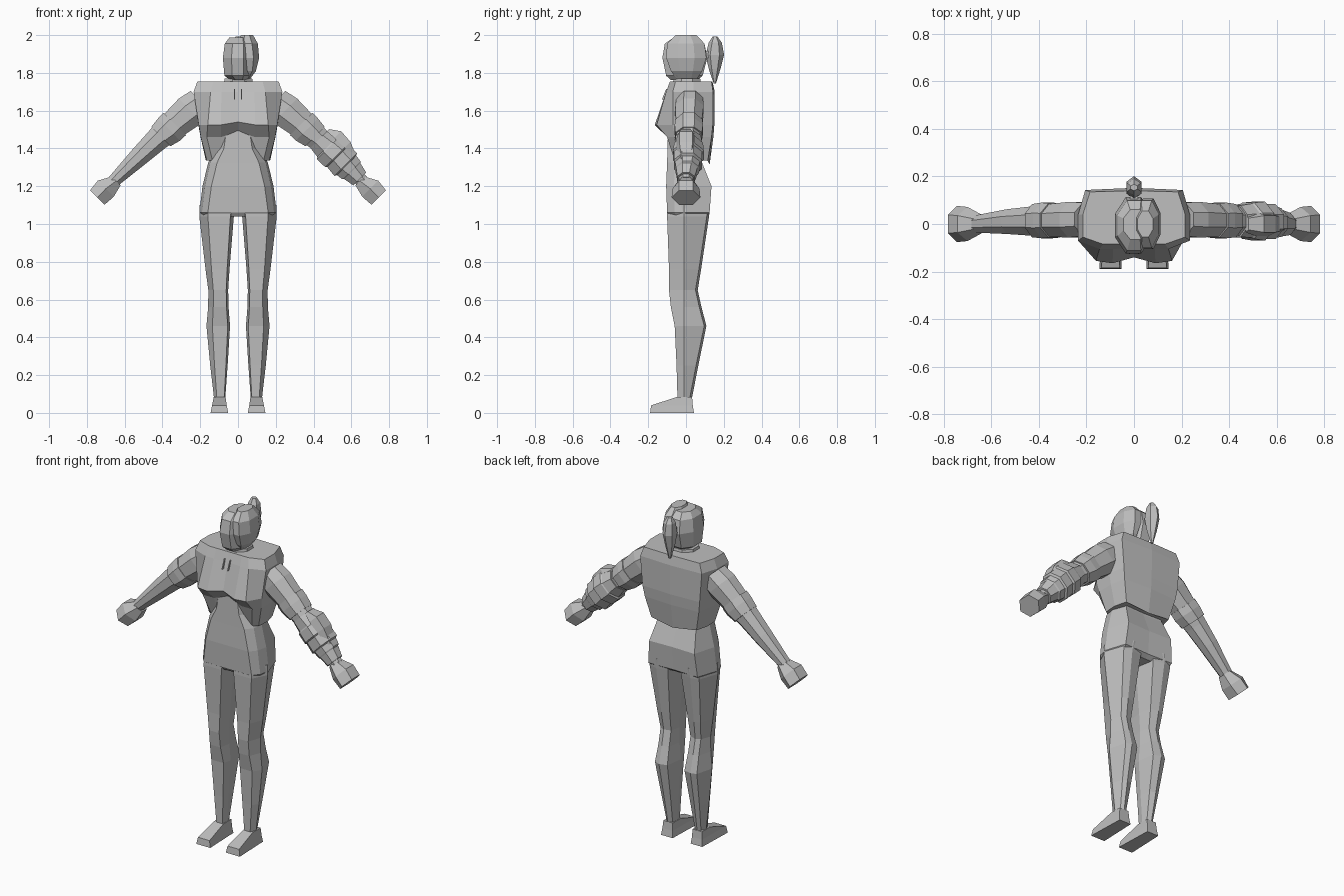
import bpy, bmesh, math
from mathutils import Vector

grey = bpy.data.materials.new("plain_grey")
grey.diffuse_color = (0.52, 0.52, 0.52, 1)


def loft(name, rings):
    """Skin a list of equal-length point rings and cap both ends."""
    bm = bmesh.new()
    vs = [[bm.verts.new(p) for p in r] for r in rings]
    n = len(rings[0])
    for a, b in zip(vs, vs[1:]):
        for i in range(n):
            j = (i + 1) % n
            bm.faces.new((a[i], a[j], b[j], b[i]))
    bm.faces.new(vs[0])
    bm.faces.new(vs[-1])
    bmesh.ops.recalc_face_normals(bm, faces=bm.faces)
    me = bpy.data.meshes.new(name)
    bm.to_mesh(me)
    bm.free()
    me.materials.append(grey)
    ob = bpy.data.objects.new(name, me)
    bpy.context.collection.objects.link(ob)
    return ob


def mirror_ring(half, z):
    """Half outline from front centre to back centre, mirrored in x; points are (x, y[, dz])."""
    pts = [(p[0], p[1], z + (p[2] if len(p) > 2 else 0)) for p in half]
    return pts + [(-x, y, h) for x, y, h in reversed(pts[1:-1])]


def oval(x0, x1, y0, y1, z, n=8, turn=0.5):
    """Ring of n points that fills the given box at height z."""
    k = 1 / math.cos(math.pi / n) if turn else 1
    return [((x0 + x1) / 2 + (x1 - x0) / 2 * k * math.cos(2 * math.pi * (i + turn) / n),
             (y0 + y1) / 2 + (y1 - y0) / 2 * k * math.sin(2 * math.pi * (i + turn) / n), z)
            for i in range(n)]


def arm_rings(side, sections, n=8):
    """Rings square to the 45 degree arm line; sections are (x, z, half height, half depth, y)."""
    out = []
    k = 1 / math.cos(math.pi / n)
    for x, z, ru, ry, y in sections:
        ring = []
        for i in range(n):
            a = 2 * math.pi * (i + 0.5) / n
            u = ru * k * math.cos(a) * 0.707
            ring.append((side * (x + u), y + ry * k * math.sin(a), z + u))
        out.append(ring)
    return out


# Jacket: shoulders, bust overhang, then open sides and back
loft("jacket", [
    mirror_ring([(0, -.085), (.085, -.085), (.13, -.085), (.215, -.055), (.215, .04), (.185, .135), (0, .14)], 1.755),
    mirror_ring([(0, -.10), (.088, -.105), (.145, -.105), (.235, -.07), (.235, .04), (.205, .143), (0, .152)], 1.70),
    mirror_ring([(0, -.14, .015), (.09, -.165), (.16, -.155), (.208, -.07), (.21, .04), (.19, .142), (0, .15)], 1.525),
    mirror_ring([(0, -.09, .03), (.09, -.10), (.165, -.10), (.197, -.06), (.198, .04), (.18, .135), (0, .145)], 1.46),
    mirror_ring([(0, -.05), (.09, -.05), (.135, -.06), (.165, -.04), (.17, .04), (.15, .115), (0, .125, -.02)], 1.335),
])

# Zip strips on the chest
for s in (-1, 1):
    loft("zip_strip", [
        [(s * .016, -.113, 1.66), (s * .021, -.113, 1.66), (s * .021, -.127, 1.66), (s * .016, -.127, 1.66)],
        [(s * .016, -.097, 1.715), (s * .021, -.097, 1.715), (s * .021, -.105, 1.715), (s * .016, -.105, 1.715)]])


# Waist and hips
def hip(w, yf, yb, z, flat):
    return mirror_ring([(0, yf), (w * flat, yf), (w * .93, yf * .6), (w, 0), (w * .8, yb), (0, yb - .005)], z)


loft("waist_and_hips", [
    hip(.10, -.095, .08, 1.50, .6), hip(.115, -.098, .08, 1.40, .65),
    hip(.158, -.10, .085, 1.325, .7), hip(.188, -.105, .135, 1.20, .75),
    hip(.205, -.10, .125, 1.06, .78), hip(.19, -.085, .10, 1.04, .78)])

# Legs: (z, inner x, outer x, front y, back y)
leg = [(1.10, .012, .203, -.098, .128), (1.04, .022, .205, -.10, .122),
       (.76, .045, .172, -.09, .08), (.65, .052, .157, -.09, .062),
       (.56, .05, .158, -.08, .082), (.46, .042, .167, -.06, .108),
       (.25, .055, .147, -.05, .065), (.07, .068, .126, -.045, .03)]
for s, side in ((1, "left"), (-1, "right")):
    rings = []
    for z, xi, xo, yf, yb in leg:
        w = xo - xi
        pts = [(xi + .1 * w, yf), (xo - .25 * w, yf), (xo, -.01), (xo - .22 * w, yb - .012),
               (xi + .5 * w, yb), (xi + .12 * w, yb - .012), (xi, -.01)]
        rings.append([(s * x, y, z) for x, y in pts])
    loft(side + "_leg", rings)
    # Foot wedge
    loft(side + "_foot", [
        [(s * x, y, z) for x, y in ((a, f), (b, f), (b + d, k), (a - d, k))]
        for z, a, b, f, k, d in ((0, .052, .145, -.19, .042, -.008), (.04, .06, .137, -.185, .036, -.005),
                                 (.085, .066, .128, -.045, .032, 0))])

    # Arm, sleeve band and fist
    loft(side + "_arm", arm_rings(s, [
        (.19, 1.645, .085, .07, .02), (.25, 1.60, .09, .075, .018), (.345, 1.52, .076, .068, .015),
        (.43, 1.445, .062, .06, .012), (.52, 1.36, .052, .052, .01), (.66, 1.225, .033, .036, 0)]))
    loft(side + "_sleeve_band", arm_rings(s, [
        (.335, 1.53, .084, .072, .015), (.365, 1.50, .083, .075, .015), (.408, 1.463, .072, .07, .014)]))
    loft(side + "_fist", arm_rings(s, [
        (.645, 1.228, .033, .036, 0), (.70, 1.187, .06, .062, 0), (.745, 1.14, .054, .066, 0)], 6))

# Armoured bracer on one forearm, three overlapping plates
loft("bracer", arm_rings(1, [
    (.43, 1.45, .066, .066, .012), (.475, 1.41, .078, .072, .014), (.48, 1.405, .088, .076, .014),
    (.525, 1.365, .09, .082, .012), (.53, 1.36, .082, .074, .01), (.57, 1.315, .085, .074, .01),
    (.575, 1.31, .072, .066, .008), (.60, 1.285, .068, .06, .006), (.605, 1.28, .06, .056, .004),
    (.645, 1.238, .048, .046, 0)]))
loft("bracer_top_plate", [
    [(x + d, y, z + d) for d, y in ((0, -w), (h, -w * .7), (h, w * .7), (0, w))]
    for x, z, w, h in ((.47, 1.49, .035, .012), (.51, 1.455, .05, .036),
                       (.565, 1.405, .05, .03), (.62, 1.335, .035, .012))])

# Neck and collar
loft("neck", [oval(-.055, .055, -.045, .06, 1.72), oval(-.05, .05, -.045, .06, 1.80)])
loft("collar", [oval(-.075, .08, -.07, .08, 1.745), oval(-.07, .075, -.065, .075, 1.77)])

# Head and the hair swept over one side
loft("head", [
    oval(-.04, .05, -.08, .06, 1.762), oval(-.072, .07, -.105, .088, 1.785),
    oval(-.08, .075, -.125, .113, 1.88), oval(-.07, .07, -.112, .098, 1.955),
    oval(-.045, .055, -.065, .06, 1.988)])
loft("side_hair", [
    oval(.035, .065, -.05, .06, 1.77), oval(.03, .095, -.08, .085, 1.81),
    oval(.01, .112, -.105, .108, 1.88), oval(0, .105, -.10, .098, 1.955),
    oval(.015, .08, -.055, .055, 2.0)])

# Ponytail and its tie
loft("ponytail", [
    oval(-.006, .006, .147, .158, 1.745, 6), oval(-.022, .022, .125, .178, 1.82, 6),
    oval(-.032, .032, .11, .195, 1.895, 6), oval(-.028, .028, .125, .185, 1.96, 6),
    oval(-.014, .014, .142, .165, 1.992, 6)])
loft("hair_tie", [
    [(x, y, z) for x, z in ((-.016, 1.88), (.016, 1.88), (.016, 1.915), (-.016, 1.915))]
    for y in (.08, .13)])
